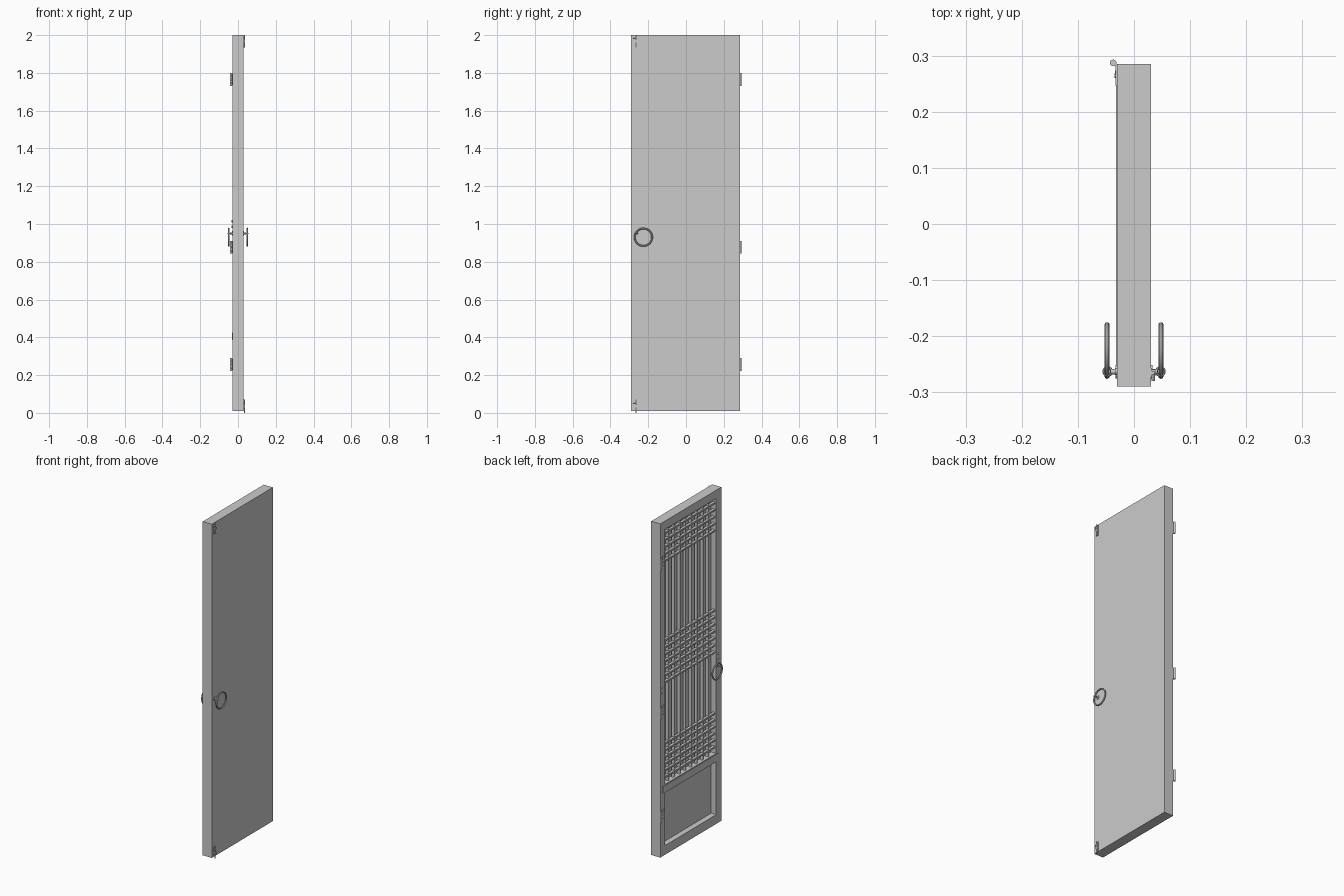
import bpy
import math
from mathutils import Vector

if "Cube" in bpy.data.objects:
    bpy.data.objects.remove(bpy.data.objects["Cube"])

# One plain grey for everything
grey = bpy.data.materials.new("plain grey")
grey.use_nodes = True
grey.diffuse_color = (0.6, 0.6, 0.6, 1)
grey.node_tree.nodes["Principled BSDF"].inputs["Base Color"].default_value = (0.6, 0.6, 0.6, 1)


def finish(name, smooth=False):
    ob = bpy.context.object
    ob.name = name
    ob.data.materials.append(grey)
    if smooth:
        bpy.ops.object.shade_smooth_by_angle()
    return ob


def box(name, x, y, z):
    """Box from (low, high) pairs on each axis."""
    centre = [sum(p) / 2 for p in (x, y, z)]
    bpy.ops.mesh.primitive_cube_add(size=1, location=centre)
    bpy.context.object.scale = [p[1] - p[0] for p in (x, y, z)]
    bpy.ops.object.transform_apply(location=False, rotation=False, scale=True)
    return finish(name)


def rod(name, start, end, radius, sides=12):
    a, b = Vector(start), Vector(end)
    bpy.ops.mesh.primitive_cylinder_add(vertices=sides, radius=radius, depth=(b - a).length,
                                        location=(a + b) / 2)
    bpy.context.object.rotation_euler = (b - a).to_track_quat('Z', 'Y').to_euler()
    return finish(name, True)


def ring(name, centre, major, minor, rotation):
    bpy.ops.mesh.primitive_torus_add(major_radius=major, minor_radius=minor, major_segments=40,
                                     minor_segments=10, location=centre, rotation=rotation)
    return finish(name, True)


# Door leaf: backing panel, stiles and rails
T = 0.03
Y0, Y1 = -0.29, 0.285
IN = 0.242
FLOOR = 0.003
box("backing_panel", (FLOOR, T), (-IN, IN), (0.06, 1.95))
box("handle_stile", (-T, T), (Y0, -IN), (0.01, 2.0))
box("hinge_stile", (-T, T), (IN, Y1), (0.01, 2.0))
box("top_rail", (-T, T), (-IN, IN), (1.95, 2.0))
box("middle_rail", (-T, T), (-IN, IN), (0.38, 0.43))
box("bottom_rail", (-T, T), (-IN, IN), (0.01, 0.065))
box("rail_moulding", (-T - 0.002, -T), (-0.262, 0.262), (0.385, 0.425))

# Lattice of upright bars and three bands of cross bars
BARS = 8
for i in range(BARS):
    y = -IN + 2 * IN * (i + 1) / (BARS + 1)
    rod("upright_bar", (-0.009, y, 0.43), (-0.009, y, 1.95), 0.009)
for low, high, count in ((0.465, 0.665, 6), (1.03, 1.28, 7), (1.755, 1.92, 5)):
    for i in range(count):
        z = low + (high - low) * i / (count - 1)
        rod("cross_bar", (-0.013, -IN, z), (-0.013, IN, z), 0.009)

# Pull ring, stem and eye on both faces
for side in (-1, 1):
    rod("handle_rosette", (side * T, -0.263, 0.95), (side * 0.033, -0.263, 0.95), 0.012, 20)
    rod("handle_stem", (side * T, -0.263, 0.95), (side * 0.042, -0.263, 0.95), 0.005)
    ring("handle_eye", (side * 0.047, -0.263, 0.95), 0.007, 0.0025, (0, 0, 0))
    ring("pull_ring", (side * 0.048, -0.2255, 0.93), 0.046, 0.0045, (0, math.pi / 2, 0))

# Hinges: leaf plate, knuckle and screws
for z in (0.257, 0.877, 1.765):
    box("hinge_plate", (-0.033, -T), (0.247, Y1), (z - 0.032, z + 0.032))
    rod("hinge_knuckle", (-0.037, 0.287, z - 0.034), (-0.037, 0.287, z + 0.034), 0.006, 16)
    for dz in (-0.02, 0, 0.02):
        rod("hinge_screw", (-T, 0.264, z + dz), (-0.0345, 0.264, z + dz), 0.004)

# Small studs on the stiles
for y in (-0.263, 0.268):
    for z in (0.985, 1.015):
        rod("stile_stud", (-T, y, z), (-0.034, y, z), 0.006)

# Sliding bolts at top and bottom
for low, high in ((0.0, 0.07), (1.935, 2.0)):
    mid = (low + high) / 2
    box("bolt_plate", (T, 0.032), (-0.273, -0.257), (max(low, 0.012), min(high, 1.998)))
    rod("bolt_rod", (0.034, -0.265, low), (0.034, -0.265, high), 0.0035)
    box("bolt_keeper", (T, 0.038), (-0.271, -0.259), (mid - 0.007, mid + 0.007))
    rod("bolt_knob", (0.034, -0.265, mid + 0.018), (0.034, -0.28, mid + 0.018), 0.003)
